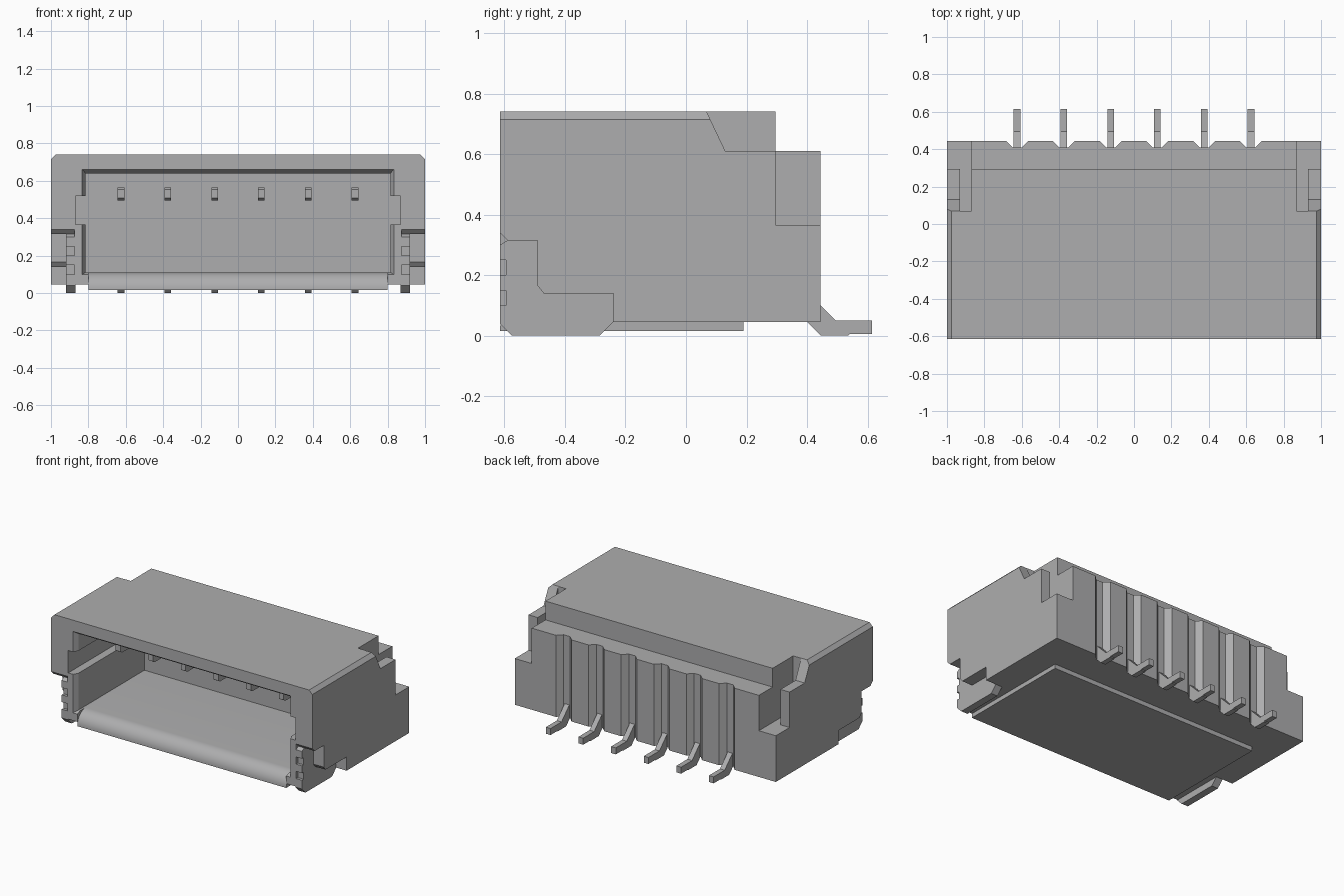
import bpy, bmesh, math
from mathutils import Vector

old = bpy.data.objects.get("Cube")
if old:
    bpy.data.objects.remove(old, do_unlink=True)

grey = bpy.data.materials.new("neutral_grey")
grey.use_nodes = True
tone = (0.42, 0.42, 0.425, 1)
grey.diffuse_color = tone
grey.node_tree.nodes["Principled BSDF"].inputs["Base Color"].default_value = tone


def prism(name, pts, axis, lo, hi):
    """Extrude a 2D profile along one axis; the profile uses the other two axes in order."""
    bm = bmesh.new()

    def place(p, d):
        c = list(p)
        c.insert("xyz".index(axis), d)
        return bm.verts.new(c)

    face = bm.faces.new([place(p, lo) for p in pts])
    offset = Vector([hi - lo if a == axis else 0 for a in "xyz"])
    ext = bmesh.ops.extrude_face_region(bm, geom=[face])
    new = [g for g in ext["geom"] if isinstance(g, bmesh.types.BMVert)]
    bmesh.ops.translate(bm, verts=new, vec=offset)
    bmesh.ops.recalc_face_normals(bm, faces=bm.faces)
    return finish(name, bm)


def finish(name, bm):
    mesh = bpy.data.meshes.new(name)
    bm.to_mesh(mesh)
    bm.free()
    mesh.materials.append(grey)
    obj = bpy.data.objects.new(name, mesh)
    bpy.context.scene.collection.objects.link(obj)
    return obj


def rect(a0, a1, b0, b1):
    return [(a0, b0), (a1, b0), (a1, b1), (a0, b1)]


def combine(target, tool, op="DIFFERENCE"):
    """Apply a boolean and discard the tool object."""
    mod = target.modifiers.new("bool", "BOOLEAN")
    mod.operation, mod.object, mod.solver = op, tool, "EXACT"
    dg = bpy.context.evaluated_depsgraph_get()
    mesh = bpy.data.meshes.new_from_object(target.evaluated_get(dg))
    target.modifiers.clear()
    target.data = mesh
    bpy.data.objects.remove(tool, do_unlink=True)


def sided(pts, axis, lo, hi, s):
    """Cutter on the right (s=-1) or left (s=1) side, for profiles extruded in x."""
    return prism("cutter", pts, axis, min(s * lo, s * hi), max(s * lo, s * hi))


PINS = [(i - 2.5) * 0.25 for i in range(6)]
FRONT, BACK = -0.615, 0.445

# Stepped housing with the raised pad underneath
housing = prism("housing", [(FRONT, 0.045), (BACK, 0.045), (BACK, 0.61),
                            (0.295, 0.61), (0.295, 0.74), (FRONT, 0.74)], "x", -1, 1)
combine(housing, prism("pad", rect(FRONT, 0.19, 0.015, 0.08), "x", -0.8, 0.8), "UNION")

# Mating cavity, side key slots and bevelled mouth
combine(housing, prism("cutter", rect(-0.815, 0.815, 0.11, 0.64), "y", -0.8, 0.14))
combine(housing, prism("cutter", rect(-0.87, 0.87, 0.365, 0.52), "y", -0.8, 0.14))
bm = bmesh.new()
rings = [[bm.verts.new((x, y, z)) for x, z in rect(-w, w, 0.09 + g, top)]
         for y, w, top, g in ((-0.635, 0.845, 0.675, 0), (-0.58, 0.813, 0.638, 0.022))]
bm.faces.new(rings[0])
bm.faces.new(rings[1])
for i in range(4):
    j = (i + 1) % 4
    bm.faces.new((rings[0][i], rings[0][j], rings[1][j], rings[1][i]))
bmesh.ops.recalc_face_normals(bm, faces=bm.faces)
combine(housing, finish("cutter", bm))

# Rounded front edge of the cavity floor
arc = [(-0.525 - 0.09 * math.sin(a), 0.02 + 0.09 * math.cos(a))
       for a in (math.pi / 2 * i / 8 for i in range(9))]
combine(housing, prism("cutter", arc + [(-0.7, 0.02), (-0.7, 0.13), (-0.525, 0.13)],
                       "x", -0.8, 0.8))

# Profile of the pocket in each side wall that takes a solder clip
pocket = [(-0.7, 0.425), (-0.59, 0.315), (-0.49, 0.315), (-0.49, 0.165),
          (-0.47, 0.14), (-0.24, 0.14), (-0.24, -0.1), (-0.7, -0.1)]
# Profile removed around the rear side arm
arm_gap = [(0.04, 0.8), (0.08, 0.715), (0.13, 0.61), (0.295, 0.61),
           (0.295, 0.365), (0.5, 0.365), (0.5, 0.8)]
for s in (1, -1):
    combine(housing, prism("cutter", [(s * 0.965, 0.75), (s * 1.01, 0.75), (s * 1.01, 0.705)],
                           "y", -0.8, 0.8))
    combine(housing, sided(rect(0.07, 0.5, 0.365, 0.8), "x", 0.87, 0.93, s))
    combine(housing, sided(arm_gap, "x", 0.925, 1.1, s))
    combine(housing, sided(pocket, "x", 0.875, 1.1, s))

# Tapered grooves down the back, one per contact
for x in PINS:
    combine(housing, prism("cutter", [(x - 0.025, 0.41), (x + 0.025, 0.41),
                                      (x + 0.07, 0.455), (x - 0.07, 0.455)], "z", -0.1, 0.7))

bpy.ops.object.select_all(action="DESELECT")
housing.select_set(True)
bpy.context.view_layer.objects.active = housing
bpy.ops.object.shade_smooth_by_angle(angle=math.radians(20))

# Contacts: bevelled blade in the cavity and bent solder foot at the back
blade = [(0.2, 0.495), (-0.4, 0.495), (-0.42, 0.507), (-0.42, 0.553), (-0.4, 0.565), (0.2, 0.565)]
foot = [(0.38, 0.165), (0.495, 0.05), (0.615, 0.05), (0.615, 0.005), (0.54, 0.005),
        (0.535, 0), (0.445, 0), (0.4, 0.045), (0.38, 0.045)]
for i, x in enumerate(PINS):
    prism(f"contact_blade_{i + 1}", blade, "x", x - 0.018, x + 0.018)
    prism(f"contact_foot_{i + 1}", foot, "x", x - 0.018, x + 0.018)

# Solder clips with notched front edges
clip = [(-0.59, 0.315), (-0.49, 0.315), (-0.49, 0.165), (-0.47, 0.14), (-0.24, 0.14),
        (-0.24, 0.045), (-0.285, 0), (-0.575, 0), (FRONT, 0.04)]
for z in (0.1, 0.2):
    clip += [(FRONT, z), (-0.595, z), (-0.595, z + 0.05), (FRONT, z + 0.05)]
clip.append((FRONT, 0.3))
for side, s in (("left", 1), ("right", -1)):
    sided(clip, "x", 0.87, 0.92, s).name = f"solder_clip_{side}"
